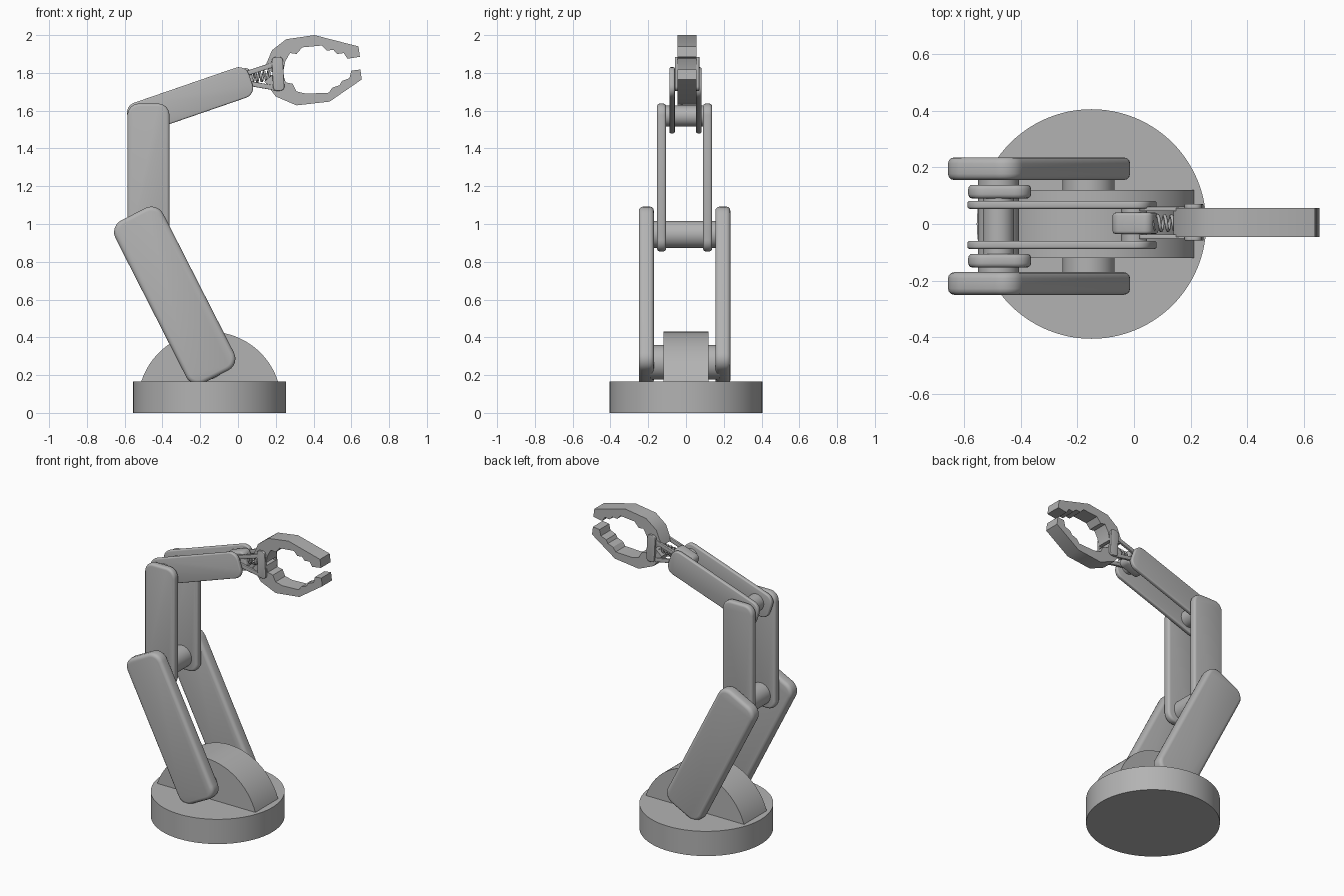
import bpy, bmesh, math
from math import sin, cos, pi, radians

cube = bpy.data.objects.get("Cube")
if cube:
    bpy.data.objects.remove(cube, do_unlink=True)

grey = bpy.data.materials.new("plain grey")
grey.use_nodes = True
colour = (0.45, 0.45, 0.45, 1)
grey.diffuse_color = colour
grey.node_tree.nodes["Principled BSDF"].inputs["Base Color"].default_value = colour


def prism(name, points, y0, y1, bevel=0.0):
    """Extrude an x-z outline from y0 to y1, with optional rounded rims."""
    bm = bmesh.new()
    face = bm.faces.new([bm.verts.new((x, y0, z)) for x, z in points])
    new = bmesh.ops.extrude_face_region(bm, geom=[face])["geom"]
    for v in new:
        if isinstance(v, bmesh.types.BMVert):
            v.co.y = y1
    bmesh.ops.recalc_face_normals(bm, faces=bm.faces)
    if bevel:
        rims = [e for e in bm.edges if e.calc_face_angle(0) > radians(60)]
        bmesh.ops.bevel(bm, geom=rims, offset=bevel, segments=3,
                        profile=0.5, affect='EDGES')
    for f in bm.faces:
        f.smooth = True
    mesh = bpy.data.meshes.new(name)
    bm.to_mesh(mesh)
    bm.free()
    mesh.set_sharp_from_angle(angle=radians(32))
    mesh.materials.append(grey)
    obj = bpy.data.objects.new(name, mesh)
    bpy.context.collection.objects.link(obj)
    return obj


def rounded_bar(cx, cz, length, width, angle, radius, steps=6):
    """Outline of a rounded rectangle, its length turned up from +x."""
    a = radians(angle)
    points = []
    for q, (sx, sz) in enumerate(((1, 1), (-1, 1), (-1, -1), (1, -1))):
        for i in range(steps + 1):
            t = (q + i / steps) * pi / 2
            u = sx * (length / 2 - radius) + radius * cos(t)
            v = sz * (width / 2 - radius) + radius * sin(t)
            points.append((cx + u * cos(a) - v * sin(a),
                           cz + u * sin(a) + v * cos(a)))
    return points


def pair(name, points, mid, inner, outer, bevel):
    """Two matching plates on either side of y = mid."""
    prism("left_" + name, points, mid + inner, mid + outer, bevel)
    prism("right_" + name, points, mid - outer, mid - inner, bevel)


def shaft(name, cx, cz, r, y0, y1):
    circle = [(cx + r * cos(i * pi / 20), cz + r * sin(i * pi / 20)) for i in range(40)]
    prism(name, circle, y0, y1)


# Round base
bpy.ops.mesh.primitive_cylinder_add(vertices=96, radius=0.405, depth=0.165,
                                    location=(-0.15, 0, 0.0825))
base = bpy.context.object
base.name = "base"
base.data.materials.append(grey)
bpy.ops.object.shade_smooth_by_angle(angle=radians(32))

# Domed shoulder mount
dome = [(-0.15 + 0.38 * cos(t), 0.05 + 0.38 * sin(t))
        for t in (radians(16 + i * 148 / 48) for i in range(49))]
prism("shoulder_mount", dome, -0.12, 0.12)

# Arm plates
pair("lower_arm", rounded_bar(-0.335, 0.622, 0.965, 0.284, 117, 0.07),
     -0.0075, 0.1625, 0.2425, 0.022)
pair("upper_arm", rounded_bar(-0.474, 1.246, 0.783, 0.222, 90, 0.06),
     -0.0075, 0.0975, 0.146, 0.015)
pair("forearm", rounded_bar(-0.254, 1.655, 0.68, 0.168, 19, 0.055),
     -0.003, 0.0565, 0.085, 0.008)

# Joint shafts
shaft("shoulder_shaft", -0.16, 0.268, 0.092, -0.19, 0.18)
shaft("elbow_shaft", -0.478, 0.945, 0.072, -0.19, 0.18)
shaft("forearm_shaft", -0.478, 1.572, 0.055, -0.12, 0.11)
shaft("wrist_shaft", 0.0, 1.755, 0.045, -0.07, 0.065)

# Wrist block, links and hinge plates
prism("wrist_block", rounded_bar(0.005, 1.757, 0.15, 0.11, 19, 0.03), -0.035, 0.04, 0.01)
pair("upper_link", rounded_bar(0.115, 1.82, 0.2, 0.026, 18, 0.012), 0.004, 0.041, 0.057, 0.003)
pair("lower_link", rounded_bar(0.122, 1.733, 0.19, 0.026, -10, 0.012), 0.004, 0.041, 0.057, 0.003)
pair("hinge_plate", rounded_bar(0.212, 1.795, 0.18, 0.06, 93, 0.022), 0.006, 0.048, 0.065, 0.004)

# Coil spring between the links
curve = bpy.data.curves.new("spring", 'CURVE')
curve.dimensions = '3D'
curve.bevel_depth = 0.006
curve.bevel_resolution = 2
turns, per_turn = 5, 14
line = curve.splines.new('POLY')
line.points.add(turns * per_turn)
for i, p in enumerate(line.points):
    t = i / (turns * per_turn)
    a = 2 * pi * turns * t
    p.co = (0.06 + 0.12 * t, 0.003 + 0.026 * cos(a), 1.775 + 0.012 * t + 0.026 * sin(a), 1)
curve.materials.append(grey)
spring = bpy.data.objects.new("spring", curve)
bpy.context.collection.objects.link(spring)

# Gripper jaws with stepped inner teeth
upper_jaw = [(0.14, 1.825), (0.18, 1.92), (0.255, 1.978), (0.405, 2.0),
             (0.638, 1.94), (0.645, 1.885), (0.58, 1.875), (0.56, 1.905),
             (0.525, 1.9), (0.505, 1.922), (0.47, 1.918), (0.445, 1.945),
             (0.34, 1.935), (0.31, 1.9), (0.275, 1.905), (0.25, 1.86),
             (0.24, 1.81), (0.19, 1.8)]
lower_jaw = [(0.14, 1.755), (0.2, 1.675), (0.31, 1.628), (0.485, 1.648),
             (0.655, 1.765), (0.648, 1.818), (0.6, 1.812), (0.59, 1.772),
             (0.55, 1.757), (0.538, 1.735), (0.5, 1.722), (0.48, 1.695),
             (0.36, 1.69), (0.31, 1.702), (0.29, 1.742), (0.252, 1.75),
             (0.24, 1.79), (0.19, 1.795)]
prism("upper_jaw", upper_jaw, -0.046, 0.056)
prism("lower_jaw", lower_jaw, -0.046, 0.056)
